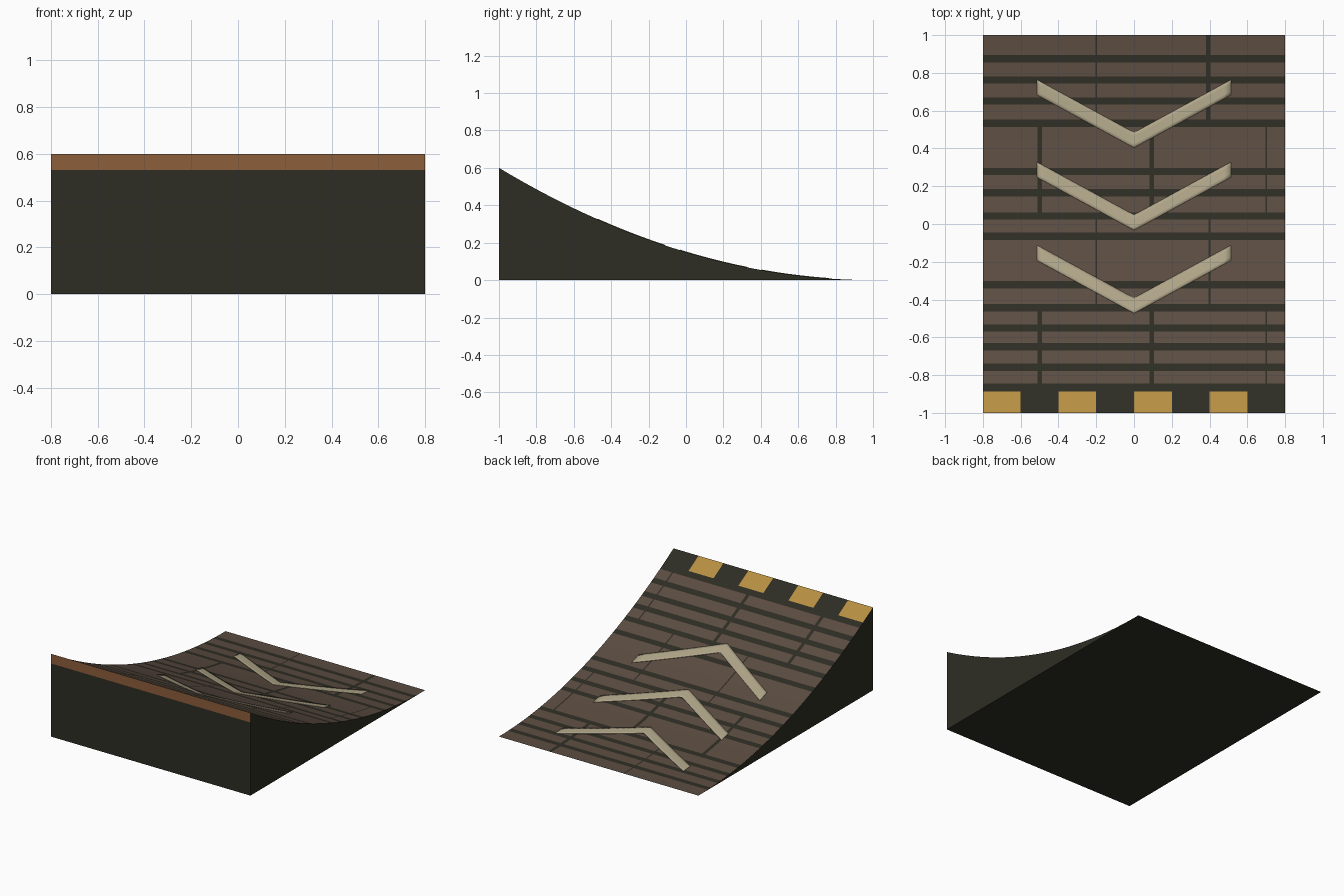
import bpy
import bmesh

old = bpy.data.objects.get("Cube")
if old:
    bpy.data.objects.remove(old, do_unlink=True)


def material(name, rgb):
    m = bpy.data.materials.new(name)
    m.use_nodes = True
    linear = [((c / 255 + 0.055) / 1.055) ** 2.4 for c in rgb]
    m.diffuse_color = (*linear, 1)
    m.node_tree.nodes["Principled BSDF"].inputs["Base Color"].default_value = (*linear, 1)
    return m


FRAME, BOARD, YELLOW, COPPER = range(4)
ramp_mats = [
    material("dark frame", (46, 45, 36)),
    material("brown boards", (91, 76, 65)),
    material("yellow blocks", (182, 142, 65)),
    material("copper lip", (141, 95, 59)),
]
cream = material("cream paint", (175, 165, 136))

HALF = 0.8
LIP = -0.886
EDGE = -0.845


def height(y):
    return 0.15 * (1 - y) ** 2


def add_object(name, bm, mats):
    mesh = bpy.data.meshes.new(name)
    bm.to_mesh(mesh)
    bm.free()
    for m in mats:
        mesh.materials.append(m)
    ob = bpy.data.objects.new(name, mesh)
    bpy.context.collection.objects.link(ob)
    bpy.ops.object.select_all(action="DESELECT")
    ob.select_set(True)
    bpy.context.view_layer.objects.active = ob
    bpy.ops.object.shade_smooth_by_angle(angle=0.5)
    return ob


# Gaps between boards: cross gaps by y, butt joints by zone as (x, half width)
GAP = 0.019
gaps = [0.875, 0.762, 0.652, 0.533, 0.278, 0.165, 0.043,
        -0.065, -0.322, -0.443, -0.55, -0.65, -0.758]
WIDE, THIN = 0.012, 0.005
odd = [(-0.5, WIDE), (0.095, WIDE), (0.7, THIN)]
zones = [
    (0.533, 1, [(-0.2, THIN), (0.393, WIDE)]),
    (0.043, 0.533, odd),
    (-0.443, 0.043, [(-0.2, THIN), (0.4, THIN)]),
    (EDGE, -0.443, odd),
]
blocks = [-0.7 + 0.4 * i for i in range(4)]


def top_colour(x, y):
    if y < EDGE:
        on_block = any(abs(x - b) < 0.1 for b in blocks)
        return YELLOW if y < LIP and on_block else FRAME
    if any(abs(y - g) < GAP for g in gaps):
        return FRAME
    for low, high, joints in zones:
        if low < y < high and any(abs(x - j) < w for j, w in joints):
            return FRAME
    return BOARD


# Cut lines of the riding surface
ys = {-1 + i * 0.05 for i in range(41)} | {LIP, EDGE}
ys |= {g + s * GAP for g in gaps for s in (-1, 1)}
xs = {-HALF, HALF}
xs |= {b + s * 0.1 for b in blocks for s in (-1, 1)}
xs |= {j + s * w for z in zones for j, w in z[2] for s in (-1, 1)}
ys = sorted({round(y, 3) for y in ys})
xs = sorted({round(x, 3) for x in xs})

# Solid curved ramp
bm = bmesh.new()
rows = [[bm.verts.new((x, y, height(y))) for x in xs] for y in ys]
for a, b in zip(rows, rows[1:]):
    for i in range(len(xs) - 1):
        f = bm.faces.new((a[i], a[i + 1], b[i + 1], b[i]))
        c = f.calc_center_median()
        f.material_index = top_colour(c.x, c.y)
left = bm.verts.new((-HALF, -1, 0))
right = bm.verts.new((HALF, -1, 0))
bm.faces.new([left] + [r[0] for r in rows])
bm.faces.new([right] + [r[-1] for r in reversed(rows)])
bm.faces.new([right, left] + rows[-1])
front = bm.faces.new([left, right] + rows[0][::-1])

# Copper band along the top of the front
cut = bmesh.ops.bisect_plane(
    bm, geom=[front, *front.edges, *front.verts], plane_co=(0, 0, 0.53), plane_no=(0, 0, 1))
for f in bm.faces:
    if all(v.co.y < -0.999 for v in f.verts) and f.calc_center_median().z > 0.53:
        f.material_index = COPPER
bmesh.ops.recalc_face_normals(bm, faces=bm.faces)
add_object("ramp", bm, ramp_mats)

# Painted chevrons draped over the curve
STEPS = 14
for name, tip in (("front", -0.472), ("middle", -0.032), ("back", 0.404)):
    bm = bmesh.new()
    columns = []
    for i in range(-STEPS, STEPS + 1):
        x = 0.514 * i / STEPS
        base = tip + 0.28 * abs(i) / STEPS
        path = [base + 0.08 * k / 4 for k in range(5)]
        columns.append([bm.verts.new((x, y, height(y) + 0.003)) for y in path])
    for a, b in zip(columns, columns[1:]):
        for k in range(4):
            bm.faces.new((a[k], b[k], b[k + 1], a[k + 1]))
    ob = add_object(name + "_chevron", bm, [cream])
    plate = ob.modifiers.new("thickness", "SOLIDIFY")
    plate.thickness = 0.003
    plate.offset = -1
